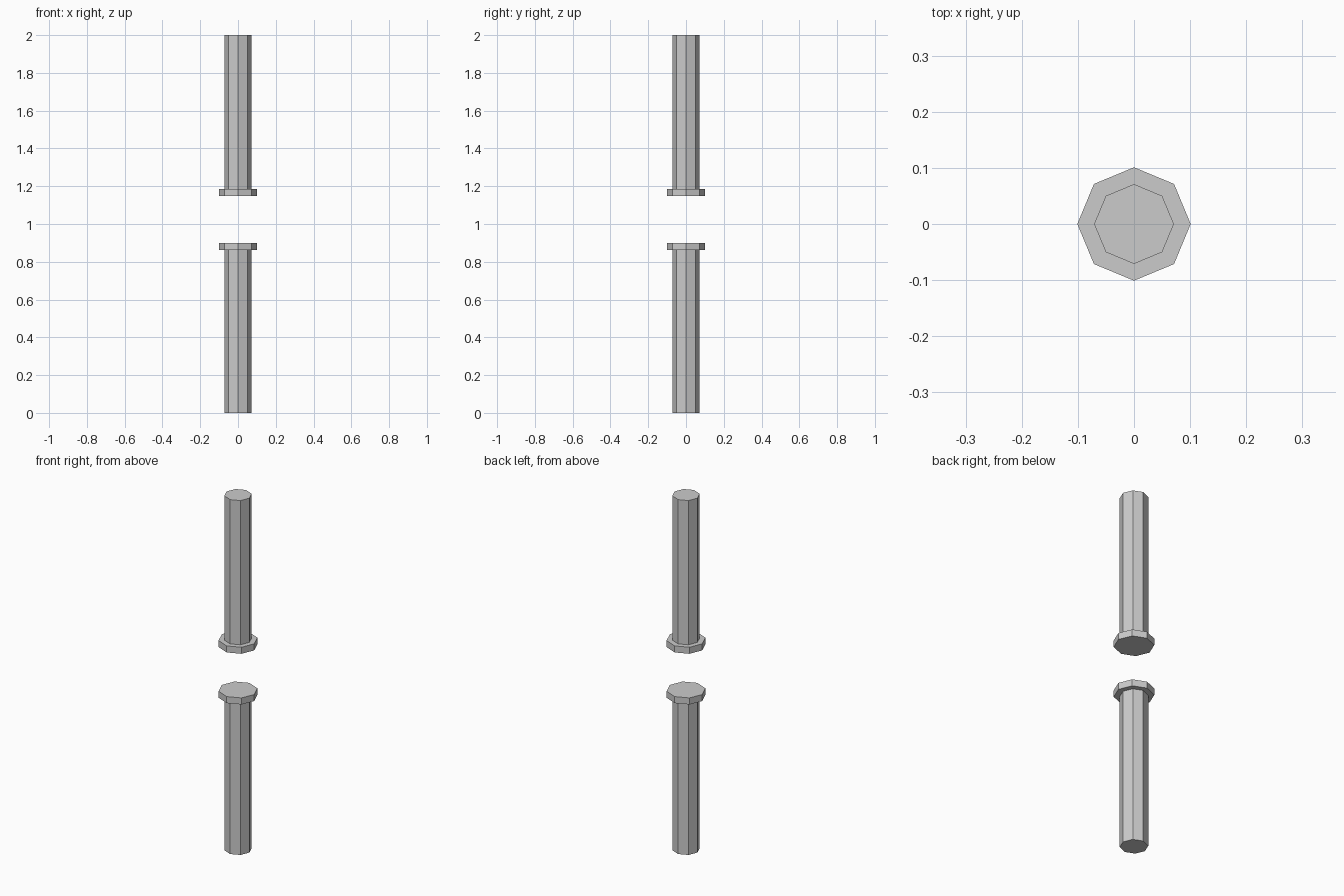
import bpy, bmesh
from math import cos, sin, pi

if "Cube" in bpy.data.objects:
    bpy.data.objects.remove(bpy.data.objects["Cube"])

SIDES = 8
SHAFT_R, FLANGE_R = 0.071, 0.101


def lathe(name, profile):
    """Flat-shaded octagonal solid from (radius, z) points, bottom to top."""
    bm = bmesh.new()
    rings = [[bm.verts.new((r * cos(2 * pi * i / SIDES), r * sin(2 * pi * i / SIDES), z))
              for i in range(SIDES)] for r, z in profile]
    for low, high in zip(rings, rings[1:]):
        for i in range(SIDES):
            j = (i + 1) % SIDES
            bm.faces.new((low[i], low[j], high[j], high[i]))
    bm.faces.new(rings[0][::-1])
    bm.faces.new(rings[-1])
    mesh = bpy.data.meshes.new(name)
    bm.to_mesh(mesh)
    bm.free()
    obj = bpy.data.objects.new(name, mesh)
    bpy.context.collection.objects.link(obj)
    return obj


# Lower pipe with its flange on top
lathe("lower_pipe", [(SHAFT_R, 0), (SHAFT_R, 0.863), (FLANGE_R, 0.863), (FLANGE_R, 0.9)])

# Upper pipe with its flange at the bottom
lathe("upper_pipe", [(FLANGE_R, 1.149), (FLANGE_R, 1.186), (SHAFT_R, 1.186), (SHAFT_R, 2)])
